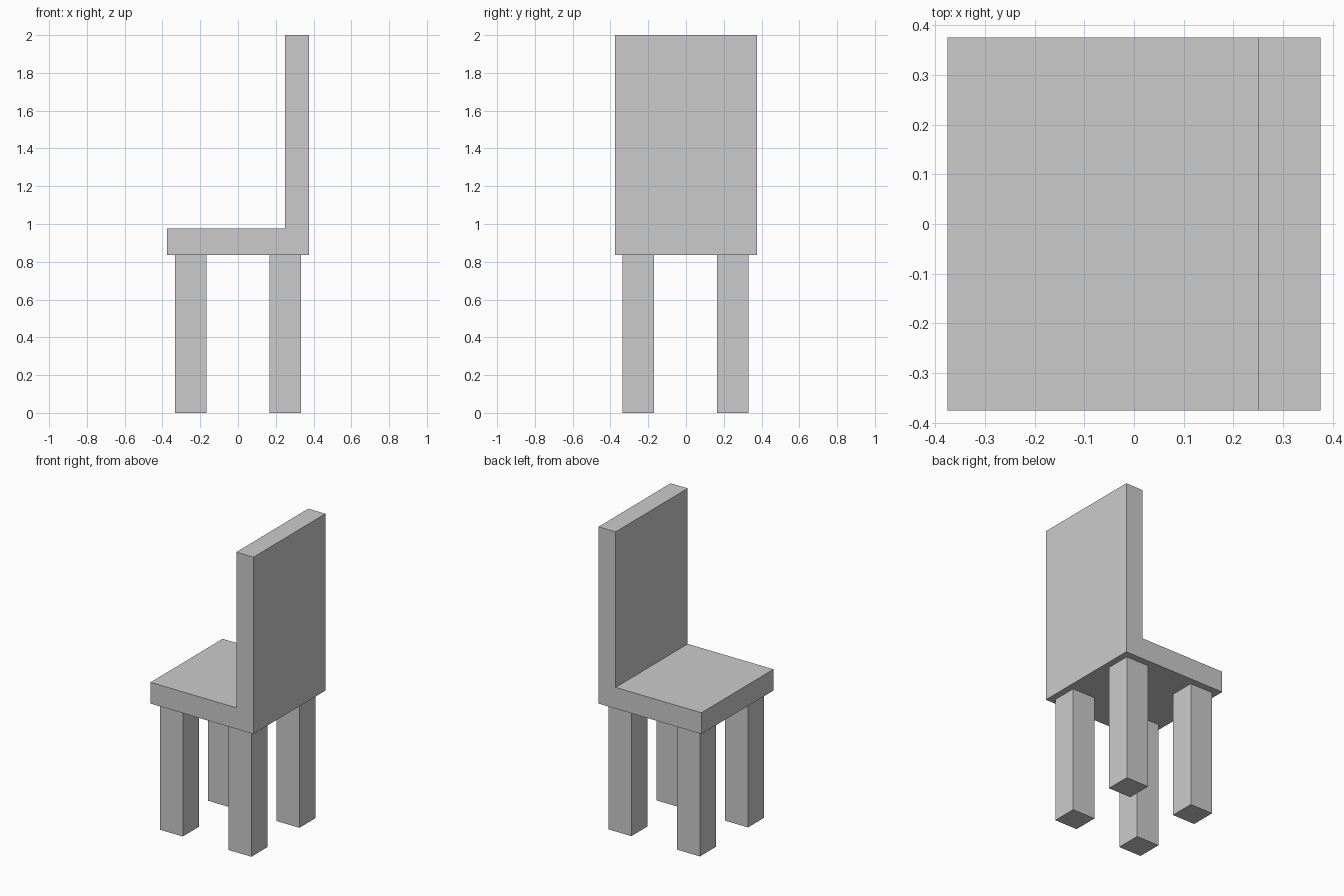
import bpy
import bmesh
from mathutils import Vector

if "Cube" in bpy.data.objects:
    bpy.data.objects.remove(bpy.data.objects["Cube"])


def extrude_profile(name, profile, direction):
    """Closed prism made by extruding a flat polygon."""
    bm = bmesh.new()
    face = bm.faces.new([bm.verts.new(p) for p in profile])
    ext = bmesh.ops.extrude_face_region(bm, geom=[face], use_keep_orig=True)
    verts = [g for g in ext["geom"] if isinstance(g, bmesh.types.BMVert)]
    bmesh.ops.translate(bm, verts=verts, vec=Vector(direction))
    bmesh.ops.recalc_face_normals(bm, faces=bm.faces)
    mesh = bpy.data.meshes.new(name)
    bm.to_mesh(mesh)
    bm.free()
    obj = bpy.data.objects.new(name, mesh)
    bpy.context.collection.objects.link(obj)
    return obj


HALF = 0.375        # half width of the seat
SEAT_BOTTOM = 0.835
SEAT_TOP = 0.975
LEG = 0.083         # half width of a leg

# Seat and backrest: one L-shaped side profile
side = [(-HALF, SEAT_BOTTOM), (HALF, SEAT_BOTTOM), (HALF, 2.0),
        (0.25, 2.0), (0.25, SEAT_TOP), (-HALF, SEAT_TOP)]
extrude_profile("seat_and_backrest", [(x, -HALF, z) for x, z in side],
                (0, 2 * HALF, 0))

# Four square legs
for x_name, x in (("seat_edge", -0.25), ("backrest", 0.25)):
    for y_name, y in (("front", -0.253), ("rear", 0.247)):
        square = [(x + sx * LEG, y + sy * LEG, 0)
                  for sx, sy in ((-1, -1), (1, -1), (1, 1), (-1, 1))]
        extrude_profile(f"{x_name}_{y_name}_leg", square, (0, 0, SEAT_BOTTOM))
